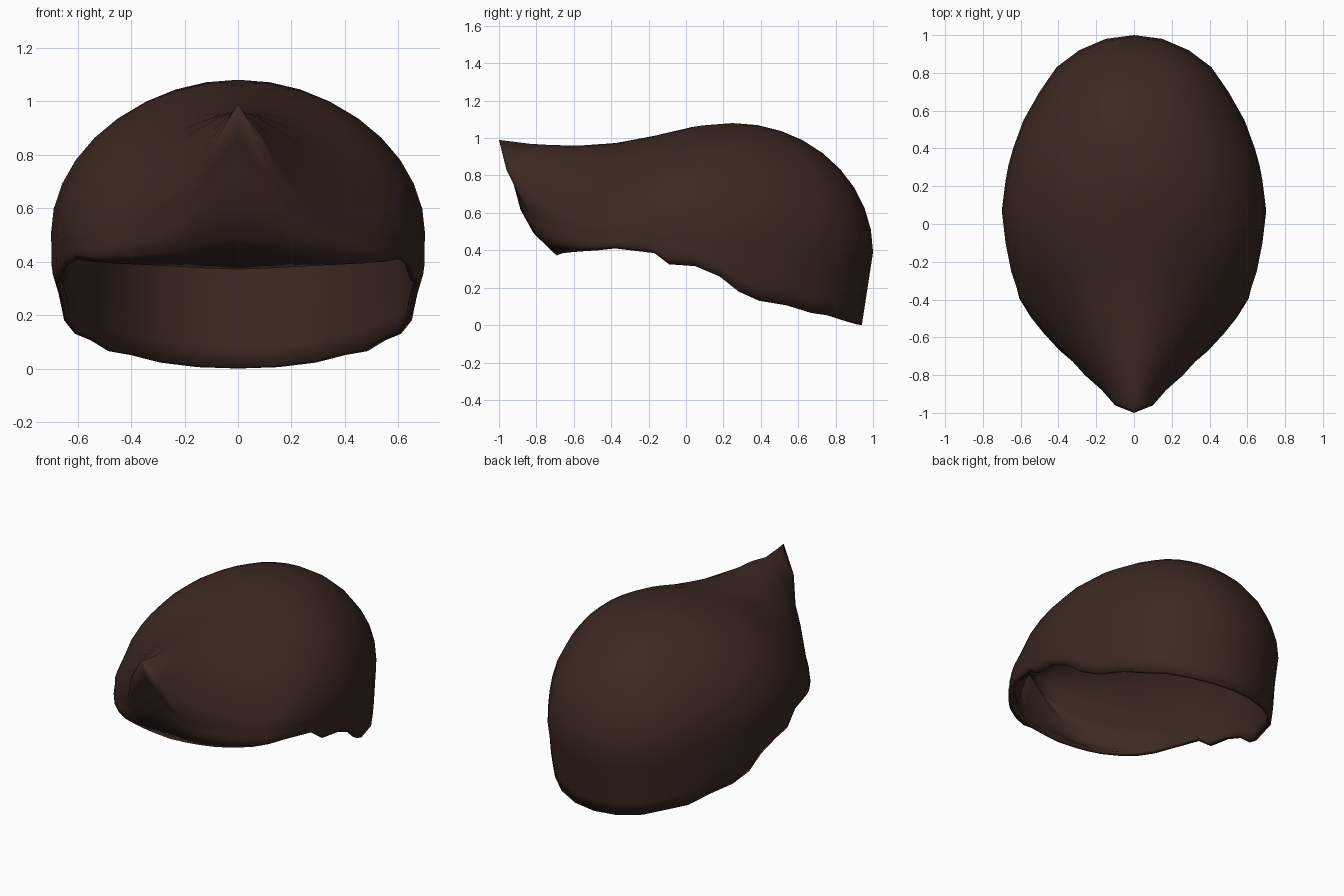
import bpy, bmesh, math
from mathutils import Vector

if "Cube" in bpy.data.objects:
    bpy.data.objects.remove(bpy.data.objects["Cube"])

CROWN = Vector((0, 0.25, 1.08))
# columns from front centre round to back centre:
# widest point xyz, rim point xyz, bulge between them
COLS = [
    (0, -1, .99, 0, -.69, .37, .075),
    (.10, -.96, .83, .12, -.685, .375, .06),
    (.17, -.88, .67, .21, -.675, .38, .05),
    (.26, -.80, .61, .30, -.655, .385, .04),
    (.35, -.70, .57, .40, -.61, .39, .03),
    (.44, -.60, .53, .49, -.545, .395, .015),
    (.525, -.51, .51, .55, -.47, .40, .01),
    (.60, -.40, .50, .60, -.38, .41, .01),
    (.65, -.25, .50, .64, -.17, .385, .01),
    (.68, -.10, .50, .665, -.09, .325, .01),
    (.70, .07, .50, .68, .05, .315, .01),
    (.68, .23, .49, .665, .18, .26, .01),
    (.665, .31, .48, .65, .28, .18, .01),
    (.64, .40, .47, .61, .39, .13, .01),
    (.585, .55, .46, .55, .54, .105, .01),
    (.50, .70, .44, .485, .67, .065, .005),
    (.41, .83, .42, .40, .77, .05, 0),
    (.29, .92, .41, .29, .86, .022, 0),
    (.15, .98, .40, .15, .92, .005, 0),
    (0, 1, .39, 0, .94, 0, 0),
]
# centre-line height (y, z) of the swept-up front, tip to crown
FRONT = [(-1, .99), (-.8, .965), (-.6, .958), (-.4, .97), (-.25, .99),
         (-.08, 1.037), (.1, 1.072), (.25, 1.08)]
HALF_WIDTH = [(c[1], c[0]) for c in COLS]
SIDE_Z = [(c[1], c[2]) for c in COLS]


def interp(table, y):
    for (a, va), (b, vb) in zip(table, table[1:]):
        if y <= b:
            return va + (vb - va) * (y - a) / (b - a)
    return table[-1][1]


def column(ex, ey, ez, rx, ry, rz, bulge):
    edge, rim = Vector((ex, ey, ez)), Vector((rx, ry, rz))
    pts = []
    for k in range(1, 10):                     # crown to widest point
        u = math.sin(math.pi / 2 * k / 9)
        p = CROWN.lerp(edge, u)
        if k == 9:
            p = edge.copy()
        elif ey < CROWN.y:                     # arched cross-sections in front
            q = p.x / max(interp(HALF_WIDTH, p.y), 1e-4)
            base = interp(SIDE_Z, p.y)
            s = min(1, max(0, (-.15 - p.y) / .35))   # sharper ridge at the tip
            power = .5 + .35 * s * s * (3 - 2 * s)
            arch = max(0, 1 - q * q) ** power
            p.z = base + (interp(FRONT, p.y) - base) * arch
        else:                                  # round dome behind
            p.z = ez + (CROWN.z - ez) * math.sqrt(1 - u * u)
        pts.append(p)
    out = Vector((ex, ey - .1, 0)).normalized()
    for k in range(1, 6):                      # widest point to rim
        t = k / 5
        pts.append(edge.lerp(rim, t) + out * bulge * math.sin(math.pi * t ** 1.8))
    return pts


# half of the hair shell
bm = bmesh.new()
crown = bm.verts.new(CROWN)
grid = [[bm.verts.new(p) for p in column(*c)] for c in COLS]
for a, b in zip(grid, grid[1:]):
    bm.faces.new((crown, a[0], b[0]))
    for j in range(len(a) - 1):
        bm.faces.new((a[j], a[j + 1], b[j + 1], b[j]))
for f in bm.faces:
    f.smooth = True
me = bpy.data.meshes.new("hair_shell")
bm.to_mesh(me)
bm.free()
hair = bpy.data.objects.new("hair_shell", me)
bpy.context.collection.objects.link(hair)

# mirror to the other side, then give the shell a thin wall
mir = hair.modifiers.new("mirror", 'MIRROR')
mir.use_clip = True
sol = hair.modifiers.new("wall", 'SOLIDIFY')
sol.thickness = 0.025
sol.offset = -1

mat = bpy.data.materials.new("dark_brown")
mat.diffuse_color = (.046, .022, .016, 1)
mat.use_nodes = True
mat.node_tree.nodes["Principled BSDF"].inputs["Base Color"].default_value = mat.diffuse_color
me.materials.append(mat)
